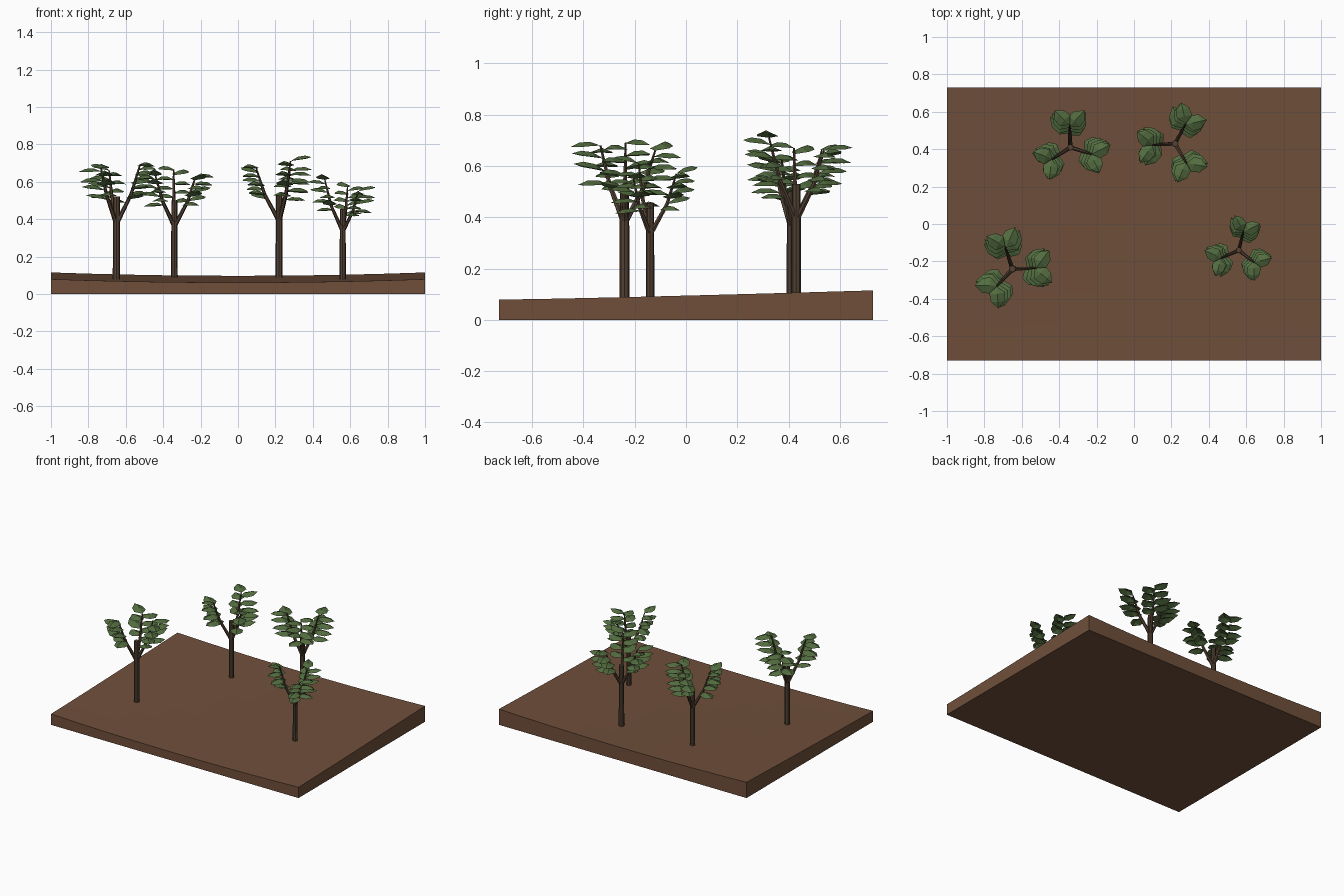
import bpy, bmesh, math, random
from mathutils import Vector

if "Cube" in bpy.data.objects:
    bpy.data.objects.remove(bpy.data.objects["Cube"])

random.seed(4)


def material(name, rgb):
    m = bpy.data.materials.new(name)
    m.diffuse_color = (*rgb, 1)
    m.use_nodes = True
    m.node_tree.nodes["Principled BSDF"].inputs["Base Color"].default_value = m.diffuse_color
    return m


SOIL = material("soil brown", (0.16, 0.078, 0.043))
BARK = material("dark bark", (0.085, 0.053, 0.033))
LEAF = material("leaf green", (0.085, 0.15, 0.05))


def finish(bm, name, mat):
    me = bpy.data.meshes.new(name)
    bm.to_mesh(me)
    bm.free()
    me.materials.append(mat)
    ob = bpy.data.objects.new(name, me)
    bpy.context.collection.objects.link(ob)
    return ob


def ground_z(x, y):
    t = max(0, (y + 0.73) / 1.46)
    return 0.061 + 0.018 * x * x + 0.036 * t ** 1.2


# gently rolling slab of soil with a flat underside
bm = bmesh.new()
bmesh.ops.create_grid(bm, x_segments=10, y_segments=8, size=1)
for v in bm.verts:
    v.co.y *= 0.73
top = list(bm.verts)
bmesh.ops.extrude_face_region(bm, geom=bm.faces[:])
old = set(top)
for v in bm.verts:
    v.co.z = 0 if v in old else ground_z(v.co.x, v.co.y)
bmesh.ops.recalc_face_normals(bm, faces=bm.faces[:])
finish(bm, "soil_slab", SOIL)


def tube(bm, points, radii, sides):
    """Closed tapered tube through the points."""
    rings = []
    for i, p in enumerate(points):
        d = (points[min(i + 1, len(points) - 1)] - points[max(i - 1, 0)]).normalized()
        a = d.cross(Vector((0, 1, 0.01))).normalized()
        b = d.cross(a)
        rings.append([bm.verts.new(p + radii[i] * (a * math.cos(t) + b * math.sin(t)))
                      for t in (2 * math.pi * k / sides for k in range(sides))])
    for r, s in zip(rings, rings[1:]):
        for k in range(sides):
            n = (k + 1) % sides
            bm.faces.new((r[k], r[n], s[n], s[k]))
    bm.faces.new(rings[0][::-1])
    bm.faces.new(rings[-1])


def leaf(bm, base, angle, tilt, length, width):
    """Pointed leaf folded along its midrib."""
    f = Vector((math.cos(angle), math.sin(angle), 0))
    s = Vector((-f.y, f.x, 0))
    up = Vector((0, 0, 1))
    f = f * math.cos(tilt) + up * math.sin(tilt)

    def pt(u, w, h):
        return bm.verts.new(base + f * (u * length) + s * (w * width) + up * (h * length))
    ribs = [pt(u, 0, h) for u, h in ((0, 0), (0.35, 0.14), (0.7, 0.13), (1, 0))]
    for side in (1, -1):
        e1, e2 = pt(0.3, 0.48 * side, 0.0), pt(0.68, 0.42 * side, -0.02)
        for face in ((ribs[0], e1, ribs[1]), (ribs[1], e1, e2, ribs[2]), (ribs[2], e2, ribs[3])):
            bm.faces.new(face[::-1] if side > 0 else face)
    bm.normal_update()


# x, y, trunk top, trunk radius, size, (branch heading in degrees, top height)
TREES = [
    (-0.65, -0.24, 0.52, 0.020, 1.05, ((108, 0.66), (228, 0.68), (2, 0.69))),
    (-0.34, 0.41, 0.50, 0.018, 1.00, ((92, 0.66), (213, 0.63), (-18, 0.63))),
    (0.22, 0.43, 0.53, 0.019, 1.02, ((62, 0.66), (184, 0.67), (-60, 0.71))),
    (0.56, -0.14, 0.455, 0.017, 0.88, ((76, 0.57), (205, 0.61), (-38, 0.55))),
]

for i, (x, y, ztop, rad, size, branches) in enumerate(TREES, 1):
    # straight eight-sided trunk
    bm = bmesh.new()
    tube(bm, [Vector((x, y, ground_z(x, y) - 0.02)), Vector((x, y, ztop))], [rad, rad * 0.9], 8)
    finish(bm, f"trunk_{i}", BARK)

    wood, leaves = bmesh.new(), bmesh.new()
    fork = ztop - 0.14 * size
    for heading, high in branches:
        a = math.radians(heading)
        d = Vector((math.cos(a), math.sin(a), 0))
        start = Vector((x, y, fork))
        end = start + d * 0.12 * size
        end.z = high
        bend = start.lerp(end, 0.5) + d * 0.015
        tube(wood, [start, bend, end], [0.012 * size, 0.009 * size, 0.004 * size], 6)
        # alternating leaves up both sides of the branch
        for k in range(8):
            t = 0.42 + 0.58 * k / 7
            p = start.lerp(bend, t * 2) if t < 0.5 else bend.lerp(end, t * 2 - 1)
            turn = math.radians(random.uniform(40, 54)) * (1 if k % 2 else -1)
            grow = 1 - 0.12 * abs(k - 3) / 4
            leaf(leaves, p, a + turn, random.uniform(-0.08, 0.28),
                 0.128 * size * grow, 0.096 * size * grow)
    finish(wood, f"branches_{i}", BARK)
    finish(leaves, f"leaves_{i}", LEAF)
